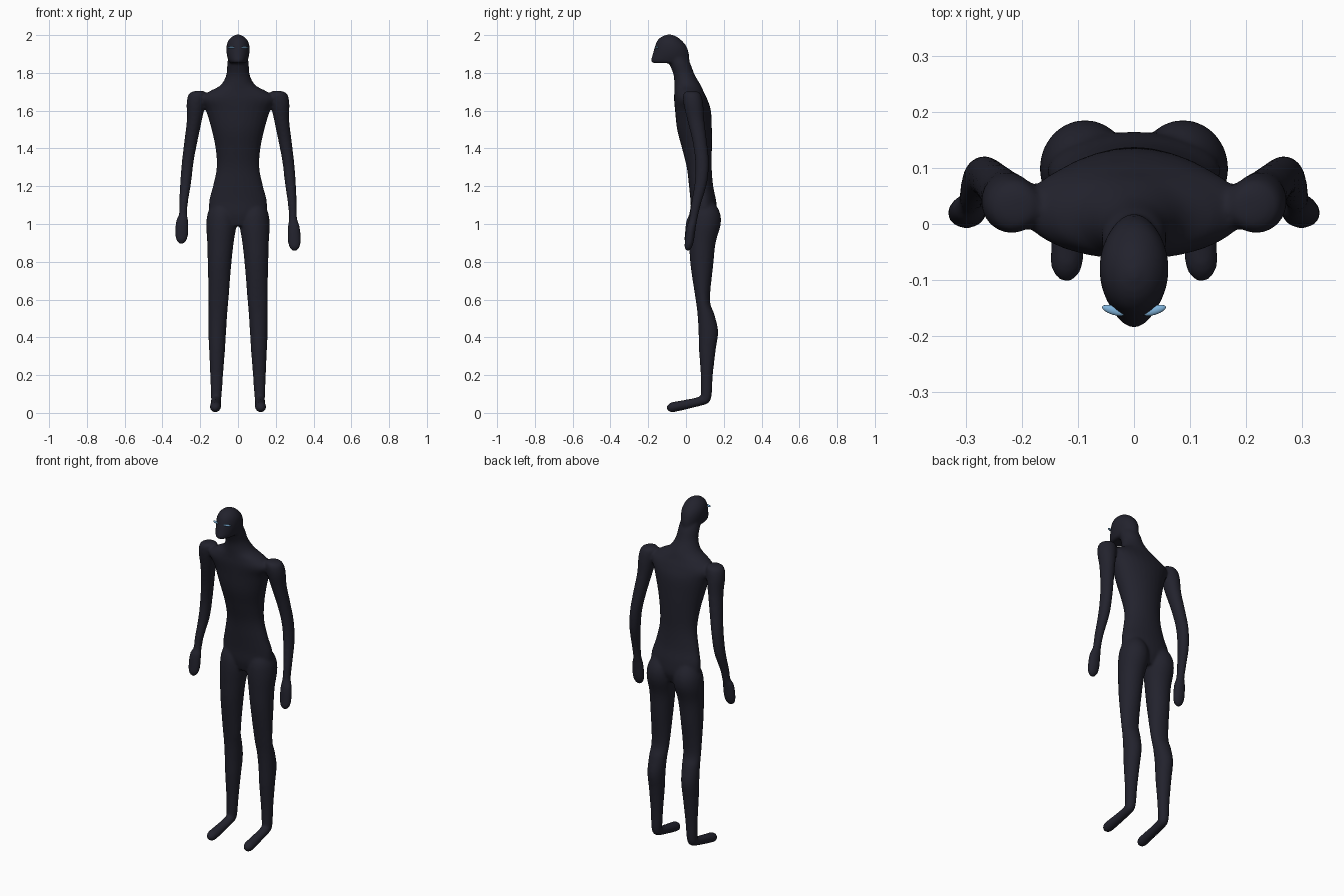
import bpy, bmesh, math
from mathutils import Vector, Matrix

if "Cube" in bpy.data.objects:
    bpy.data.objects.remove(bpy.data.objects["Cube"])


def material(name, rgb):
    m = bpy.data.materials.new(name)
    m.use_nodes = True
    m.diffuse_color = (*rgb, 1)
    m.node_tree.nodes["Principled BSDF"].inputs["Base Color"].default_value = (*rgb, 1)
    return m


dark = material("midnight skin", (0.016, 0.016, 0.026))
blue = material("pale blue eyes", (0.22, 0.46, 0.72))


def spline(a, b, c, d, t):
    """Smooth curve from b to c."""
    return b + 0.5 * t * (c - a + t * (2*a - 5*b + 4*c - d + t * (3*(b - c) + d - a)))


def loft(bm, keys, flat=True, side=1, sides=28, steps=5):
    """Skin ellipses (x, y, z, half width, half depth); flat rings lie level, others face y."""
    keys = [Vector(k) for k in keys]
    rows = []
    for i in range(len(keys) - 1):
        a, d = keys[max(i - 1, 0)], keys[min(i + 2, len(keys) - 1)]
        rows += [spline(a, keys[i], keys[i + 1], d, s / steps) for s in range(steps)]
    rows.append(keys[-1])
    rings = []
    for x, y, z, w, h in rows:
        ring = []
        for j in range(sides):
            t = math.tau * j / sides
            u, v = max(w, 0.003) * math.cos(t), max(h, 0.003) * math.sin(t)
            ring.append(bm.verts.new((side * (x + u), y + v * flat, z + v * (not flat))))
        rings.append(ring)
    for r, q in zip(rings, rings[1:]):
        for j in range(sides):
            k = (j + 1) % sides
            bm.faces.new((r[j], r[k], q[k], q[j]))
    bm.faces.new(rings[0])
    bm.faces.new(rings[-1])


bm = bmesh.new()

# Torso and neck
loft(bm, [(0, .09, .99, .07, .05), (0, .095, 1.05, .145, .068), (0, .092, 1.12, .153, .068),
          (0, .08, 1.2, .133, .064), (0, .07, 1.3, .113, .066), (0, .058, 1.4, .119, .079),
          (0, .045, 1.5, .14, .092), (0, .037, 1.6, .17, .095), (0, .025, 1.66, .2, .088),
          (0, .016, 1.7, .155, .078), (0, .008, 1.735, .092, .07), (0, -.01, 1.79, .062, .056),
          (0, -.033, 1.85, .057, .056), (0, -.055, 1.9, .05, .05)])

# Head with a jutting, flat-bottomed jaw
loft(bm, [(0, -.085, 1.852, .042, .088), (0, -.084, 1.862, .05, .102), (0, -.08, 1.9, .06, .096),
          (0, -.081, 1.94, .061, .084), (0, -.087, 1.97, .052, .066),
          (0, -.089, 1.992, .032, .04), (0, -.089, 2.003, .008, .01)])

for side, reach in ((1, 0), (-1, .037)):
    # Leg from the buttock to the heel
    loft(bm, [(.085, .1, 1.14, .03, .03), (.086, .102, 1.07, .07, .074), (.088, .1, 1.0, .08, .084),
              (.093, .087, .9, .07, .07), (.098, .084, .78, .062, .06), (.103, .089, .6, .053, .038),
              (.107, .106, .52, .05, .045), (.11, .118, .43, .047, .052), (.111, .113, .33, .042, .044),
              (.113, .11, .2, .034, .032), (.115, .108, .1, .029, .029), (.116, .102, .06, .024, .024),
              (.116, .1, .046, .008, .008)], side=side)
    # Foot
    loft(bm, [(.116, .125, .075, .01, .01), (.116, .11, .072, .025, .025), (.117, .04, .053, .027, .025),
              (.119, -.04, .036, .029, .027), (.12, -.08, .029, .027, .026),
              (.12, -.103, .027, .009, .009)], flat=False, side=side)
    # Arm bending back at the elbow, ending in a mitten hand
    loft(bm, [(.205, .03, 1.705, .02, .02), (.213, .032, 1.69, .046, .045), (.222, .038, 1.64, .05, .052),
              (.231, .052, 1.55, .04, .045), (.249, .072, 1.44, .035, .038),
              (.266, .085, 1.33, .031, .036), (.277, .079, 1.22, .029, .033),
              (.288, .052, 1.1 + reach * .4, .023, .026), (.291, .039, 1.03 + reach * .6, .022, .022),
              (.296, .027, .98 + reach, .032, .025), (.298, .018, .91 + reach, .034, .024),
              (.299, .012, .875 + reach, .026, .019), (.299, .01, .857 + reach, .008, .007)], side=side)

bmesh.ops.recalc_face_normals(bm, faces=bm.faces)
mesh = bpy.data.meshes.new("body")
bm.to_mesh(mesh)
bm.free()
body = bpy.data.objects.new("body", mesh)
bpy.context.collection.objects.link(body)
mesh.materials.append(dark)

# Fuse the limbs into one soft skin
remesh = body.modifiers.new("fuse", "REMESH")
remesh.mode = "VOXEL"
remesh.voxel_size = 0.007
remesh.use_smooth_shade = True
soften = body.modifiers.new("soften", "SMOOTH")
soften.factor = 0.5
soften.iterations = 8

# Narrow slanted eyes
for side, name in ((1, "left_eye"), (-1, "right_eye")):
    bm = bmesh.new()
    bmesh.ops.create_uvsphere(bm, u_segments=16, v_segments=8, radius=1)
    bmesh.ops.transform(bm, verts=bm.verts, matrix=Matrix.Diagonal((.022, .008, .005, 1)))
    bmesh.ops.rotate(bm, verts=bm.verts, matrix=Matrix.Rotation(side * .3, 3, "Z"))
    bmesh.ops.translate(bm, verts=bm.verts, vec=(side * .036, -.154, 1.934))
    mesh = bpy.data.meshes.new(name)
    bm.to_mesh(mesh)
    bm.free()
    mesh.materials.append(blue)
    mesh.shade_smooth()
    bpy.context.collection.objects.link(bpy.data.objects.new(name, mesh))
